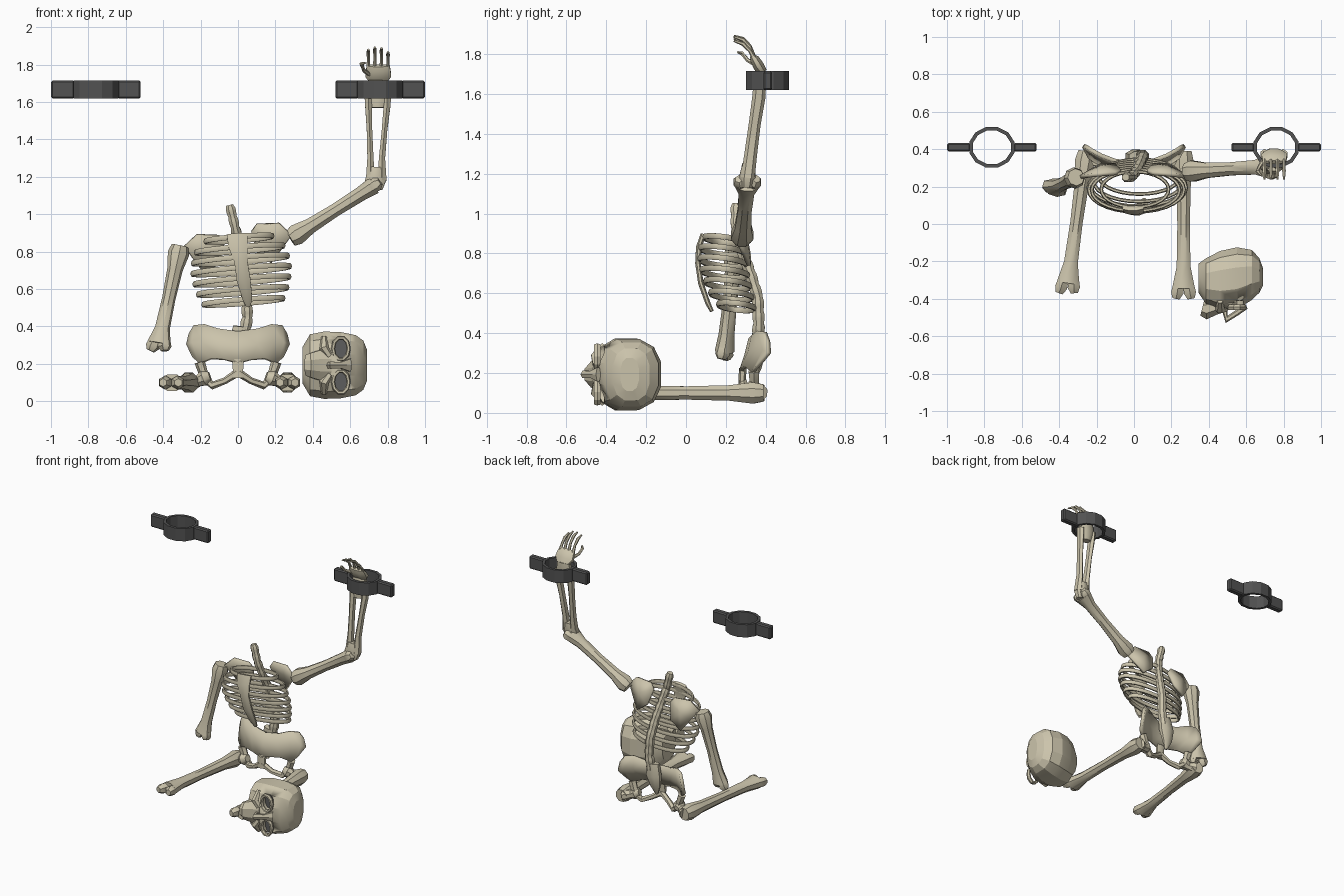
import bpy, bmesh, math
from mathutils import Vector as V

if "Cube" in bpy.data.objects:
    bpy.data.objects.remove(bpy.data.objects["Cube"])


def material(name, rgb):
    m = bpy.data.materials.new(name)
    m.use_nodes = True
    m.diffuse_color = (*rgb, 1)
    m.node_tree.nodes["Principled BSDF"].inputs["Base Color"].default_value = (*rgb, 1)
    return m


BONE = material("bone", (0.6, 0.55, 0.41))
IRON = material("dark iron", (0.085, 0.085, 0.085))
HOLLOW = material("eye hollow", (0.11, 0.11, 0.11))


def make(name, verts, faces, mat=BONE, smooth=30):
    me = bpy.data.meshes.new(name)
    me.from_pydata([tuple(v) for v in verts], [], faces)
    bm = bmesh.new()
    bm.from_mesh(me)
    bmesh.ops.recalc_face_normals(bm, faces=bm.faces)
    bm.to_mesh(me)
    bm.free()
    me.materials.append(mat)
    ob = bpy.data.objects.new(name, me)
    bpy.context.collection.objects.link(ob)
    if smooth:
        bpy.ops.object.select_all(action="DESELECT")
        ob.select_set(True)
        bpy.context.view_layer.objects.active = ob
        bpy.ops.object.shade_smooth_by_angle(angle=math.radians(smooth))
    return ob


def loft(name, rings, closed=False, mat=BONE, smooth=30):
    """Skin a list of equal-sized vertex rings."""
    n, k = len(rings[0]), len(rings)
    faces = []
    for i in range(k if closed else k - 1):
        a, b = i * n, (i + 1) % k * n
        faces += [(a + j, a + (j + 1) % n, b + (j + 1) % n, b + j) for j in range(n)]
    if not closed:
        faces += [tuple(range(n)), tuple(range((k - 1) * n, k * n))]
    return make(name, [v for r in rings for v in r], faces, mat, smooth)


def tube(name, path, radii, sides=8, wide=(1, 0, 0), closed=False, mat=BONE, smooth=40):
    """Tube along a path; a radius is a number or (along wide, across)."""
    path = [V(p) for p in path]
    n = len(path)
    if not isinstance(radii, list):
        radii = [radii] * n
    rings = []
    for i, p in enumerate(path):
        if closed:
            t = path[(i + 1) % n] - path[i - 1]
        else:
            t = path[min(i + 1, n - 1)] - path[max(i - 1, 0)]
        t.normalize()
        u = V(wide) - t * t.dot(V(wide))
        u.normalize()
        w = t.cross(u)
        r = radii[i]
        a, b = r if isinstance(r, tuple) else (r, r)
        ang = [2 * math.pi * (j + 0.5) / sides for j in range(sides)]
        rings.append([p + u * a * math.cos(q) + w * b * math.sin(q) for q in ang])
    return loft(name, rings, closed, mat, smooth)


def long_bone(name, start, end, shaft, wide):
    """Shaft with a knobbly head and a forked far end."""
    s, e = V(start), V(end)
    stops = (0, 0.07, 0.22, 0.5, 0.78, 0.93)
    scale = (1.15, 1.45, 1.05, 0.9, 1.0, (1.65, 1.2))
    radii = [tuple(shaft * q for q in f) if isinstance(f, tuple) else shaft * f for f in scale]
    tube(name, [s.lerp(e, t) for t in stops], radii, 8, wide)
    for side in (-1, 1):
        off = V(wide) * shaft * 0.85 * side
        tube(name + "_condyle", [s.lerp(e, 0.9) + off * 0.8, s.lerp(e, 0.96) + off, e + off * 1.2],
             [shaft * 0.8, shaft * 0.95, shaft * 0.55], 6, wide)


# Shackles: a faceted ring with two side tabs
for side, label in ((1, "left"), (-1, "right")):
    cx, cy = 0.76 * side, 0.41
    rings = []
    for i in range(12):
        q = math.tau * (i + 0.5) / 12
        c, s = math.cos(q), math.sin(q)
        rings.append([(cx + c * rx, cy + s * ry, z) for rx, ry, z in
                      ((0.125, 0.112, 1.62), (0.125, 0.112, 1.715),
                       (0.105, 0.092, 1.715), (0.105, 0.092, 1.62))])
    loft(label + "_shackle_ring", rings, True, IRON, 0)
    for d in (-1, 1):
        tab = tube(label + "_shackle_tab", [(cx + 0.115 * d, cy, 1.6675), (cx + 0.24 * d, cy, 1.6675)],
                   (0.031, 0.067), 4, (0, 1, 0), mat=IRON, smooth=0)
        bev = tab.modifiers.new("bevel", "BEVEL")
        bev.width, bev.segments = 0.008, 1

# Spine: alternating thick and thin vertebrae rings
spine = [V(p) for p in ((0.03, 0.36, 0.33), (0.05, 0.365, 0.45), (0.045, 0.36, 0.58),
                        (0.03, 0.32, 0.71), (0.01, 0.28, 0.82), (-0.015, 0.25, 0.93), (-0.045, 0.25, 1.05))]
path, radii = [], []
for i, (a, b) in enumerate(zip(spine, spine[1:])):
    for j in range(6):
        path.append(a.lerp(b, j / 6))
        radii.append((0.034 if j % 3 else 0.029) * (1 - 0.035 * i))
tube("spine", path + [spine[-1]], radii + [0.02], 8)

# Rib cage: tilted elliptical ribs
widths = (0.18, 0.235, 0.255, 0.262, 0.255, 0.24, 0.215)
fronts = (0.09, 0.07, 0.065, 0.075, 0.095, 0.12, 0.16)
for i, (w, front) in enumerate(zip(widths, fronts)):
    back = 0.28 + 0.011 * i
    cx, cy, cz = 0.005 + 0.004 * i, (front + back) / 2, 0.87 - 0.056 * i
    loop = []
    for k in range(28):
        x, y = w * math.cos(math.tau * k / 28), (back - front) / 2 * math.sin(math.tau * k / 28)
        loop.append((cx + x, cy + y, cz + 0.08 * x - 0.12 * y))
    tube(f"rib_{i + 1}", loop, (0.016, 0.01), 6, (0, 0, 1), True, smooth=70)
tube("breastbone", [(-0.005, 0.085, 0.895), (0, 0.065, 0.83), (0.015, 0.06, 0.75), (0.03, 0.075, 0.65),
                    (0.05, 0.11, 0.55), (0.055, 0.13, 0.51)],
     [(0.06, 0.014), (0.055, 0.016), (0.038, 0.015), (0.04, 0.015), (0.028, 0.014), (0.014, 0.01)], 8)

# Shoulder blades
blade = [(0.07, 0.29, 0.91), (0.1, 0.28, 0.95), (0.22, 0.27, 0.955), (0.29, 0.26, 0.89),
         (0.24, 0.29, 0.82), (0.18, 0.325, 0.74), (0.1, 0.325, 0.8)]
for side, label, drop in ((1, "left", 0), (-1, "right", 0.06)):
    pts = [(x * side, y, z - drop) for x, y, z in blade]
    mid = sum((V(p) for p in pts), V()) / len(pts) + V((0, 0.02, 0))
    ob = make(label + "_shoulder_blade", pts + [mid], [(i, (i + 1) % 7, 7) for i in range(7)])
    ob.modifiers.new("thickness", "SOLIDIFY").thickness = 0.02

# Arms
long_bone("left_upper_arm", (0.28, 0.28, 0.87), (0.76, 0.31, 1.175), 0.042, (0, 1, 0))
long_bone("right_upper_arm", (-0.31, 0.25, 0.83), (-0.43, 0.19, 0.27), 0.04, (0.95, -0.3, 0))
tube("left_elbow", [(0.735, 0.305, 1.13), (0.735, 0.308, 1.18), (0.74, 0.315, 1.25)],
     [(0.04, 0.035), (0.06, 0.045), (0.045, 0.035)], 8)
for label, bottom, top in (("inner", 0.708, 0.698), ("outer", 0.77, 0.797)):
    tube("left_forearm_" + label, [(bottom, 0.31, 1.18), (bottom, 0.325, 1.3),
                                   ((bottom + top) / 2, 0.345, 1.45), (top, 0.365, 1.58), (top, 0.37, 1.65)],
         [(0.028, 0.035), (0.019, 0.032), (0.017, 0.03), (0.021, 0.033), (0.026, 0.032)], 6)
tube("left_wrist", [(0.747, 0.365, 1.57), (0.747, 0.37, 1.64), (0.748, 0.375, 1.72)],
     [(0.04, 0.03), (0.065, 0.036), (0.05, 0.03)], 8)

# Hand: palm, four curled fingers and a thumb
tube("left_palm", [(0.75, 0.385, 1.71), (0.75, 0.365, 1.74), (0.75, 0.345, 1.775), (0.75, 0.33, 1.795)],
     [(0.05, 0.025), (0.075, 0.03), (0.07, 0.026), (0.065, 0.012)], 8)
for i, rise in enumerate((0.0, 0.012, 0.008, -0.012)):
    x = 0.697 + i * 0.035
    tube(f"left_finger_{i + 1}", [(x, 0.345, 1.775), (x, 0.32, 1.83 + rise), (x, 0.285, 1.865 + rise),
                                  (x, 0.24, 1.88 + rise)], [0.012, 0.009, 0.011, 0.006], 6)
tube("left_thumb", [(0.70, 0.35, 1.75), (0.672, 0.31, 1.77), (0.66, 0.28, 1.805), (0.68, 0.26, 1.81)],
     [0.014, 0.01, 0.011, 0.006], 6, (0, 0, 1))

# Thighs and hip joints
for label, hip, knee in (("right", (-0.255, 0.39, 0.1), (-0.36, -0.37, 0.1)),
                         ("left", (0.265, 0.39, 0.1), (0.265, -0.4, 0.1))):
    long_bone(label + "_thigh", hip, knee, 0.04, (1, 0, 0))
    s = math.copysign(1, hip[0])
    tube(label + "_hip_joint", [(hip[0], 0.37, 0.1), (s * 0.21, 0.345, 0.11), (s * 0.18, 0.335, 0.125),
                                (s * 0.15, 0.33, 0.135)], [0.045, 0.032, 0.045, 0.025], 8, (0, 0, 1))

# Pelvis: curved bowl plate plus lower struts that frame two openings
rows = [[(0, 0.37), (0.1, 0.385), (0.17, 0.41), (0.225, 0.405), (0.25, 0.36)],
        [(0, 0.29), (0.1, 0.3), (0.18, 0.31), (0.235, 0.31), (0.265, 0.3)],
        [(0, 0.2), (0.07, 0.22), (0.14, 0.225), (0.2, 0.2), (0.235, 0.23)]]
verts = []
for depth, bend, row in zip((0.335, 0.315, 0.285), (1.4, 1.6, 1.5), rows):
    full = [(-x, z) for x, z in row[:0:-1]] + row
    verts += [(x, depth + bend * x * x, z) for x, z in full]
faces = [(r * 9 + c, r * 9 + c + 1, r * 9 + c + 10, r * 9 + c + 9) for r in range(2) for c in range(8)]
bowl = make("pelvis_bowl", verts, faces, smooth=50)
bowl.modifiers.new("thickness", "SOLIDIFY").thickness = 0.022
tube("pelvis_front_joint", [(0, 0.285, 0.225), (0, 0.28, 0.125)], [(0.035, 0.02), (0.03, 0.016)], 6)
for s, label in ((1, "left"), (-1, "right")):
    tube(label + "_pelvis_strut", [(0, 0.285, 0.155), (0.07 * s, 0.30, 0.11), (0.135 * s, 0.33, 0.085),
                                   (0.175 * s, 0.345, 0.12), (0.205 * s, 0.34, 0.21)],
         [(0.022, 0.022), (0.02, 0.018), (0.026, 0.022), (0.024, 0.024), (0.03, 0.028)], 6, (0, 1, 0))
tube("tailbone", [(0.02, 0.36, 0.4), (0.01, 0.365, 0.31), (0, 0.36, 0.23), (0, 0.345, 0.17)],
     [(0.05, 0.03), (0.06, 0.035), (0.04, 0.022), (0.012, 0.01)], 8)

# Skull lying on its side: crown towards +x, face towards the front
sections = ((0.345, -0.37, -0.21, 0.1), (0.385, -0.43, -0.18, 0.17), (0.46, -0.465, -0.14, 0.185),
            (0.55, -0.46, -0.12, 0.182), (0.63, -0.41, -0.135, 0.165), (0.67, -0.37, -0.18, 0.135),
            (0.69, -0.33, -0.235, 0.085))
rings = []
for x, y0, y1, hw in sections:
    ring = []
    for i in range(12):
        c, s = (math.cos(math.tau * (i + 0.5) / 12), math.sin(math.tau * (i + 0.5) / 12))
        ring.append((x, (y0 + y1) / 2 + (y1 - y0) / 2 * math.copysign(abs(c) ** 0.8, c),
                     0.193 + hw * math.copysign(abs(s) ** 0.8, s)))
    rings.append(ring)
skull = loft("skull", rings, smooth=20)
for z, label in ((0.282, "left"), (0.104, "right")):
    cut = tube("socket_cutter", [(0.55, -0.6, z), (0.55, -0.405, z)], (0.036, 0.054), 10)
    cut.hide_render = True
    mod = skull.modifiers.new("socket", "BOOLEAN")
    mod.operation, mod.object, mod.solver = "DIFFERENCE", cut, "EXACT"
    bpy.context.view_layer.objects.active = skull
    bpy.ops.object.modifier_apply(modifier="socket")
    bpy.data.objects.remove(cut)
    tube(label + "_eye_hollow", [(0.55, -0.412, z), (0.55, -0.405, z)], (0.036, 0.054), 10, mat=HOLLOW)
    rim = [(0.55 + 0.042 * math.cos(math.tau * i / 10), -0.445, z + 0.06 * math.sin(math.tau * i / 10))
           for i in range(10)]
    tube(label + "_eye_rim", rim, (0.018, 0.011), 6, (0, 1, 0), True, smooth=20)
    away = math.copysign(1, z - 0.193)
    tube(label + "_cheekbone", [(0.49, -0.45, z - 0.04 * away), (0.46, -0.455, z), (0.46, -0.41, z + 0.06 * away)],
         [0.02, 0.026, 0.016], 6, (0, 1, 0), smooth=20)
tube("nose_bridge", [(0.6, -0.44, 0.193), (0.55, -0.475, 0.193), (0.495, -0.51, 0.193), (0.485, -0.46, 0.193)],
     [(0.04, 0.015), (0.02, 0.015), (0.022, 0.02), (0.02, 0.015)], 6, (0, 0, 1), smooth=20)
tube("upper_jaw", [(0.49, -0.43, 0.193), (0.43, -0.445, 0.193), (0.385, -0.455, 0.193), (0.365, -0.45, 0.193)],
     [(0.09, 0.04), (0.085, 0.045), (0.07, 0.06), (0.06, 0.045)], 8, (0, 0, 1), smooth=20)
